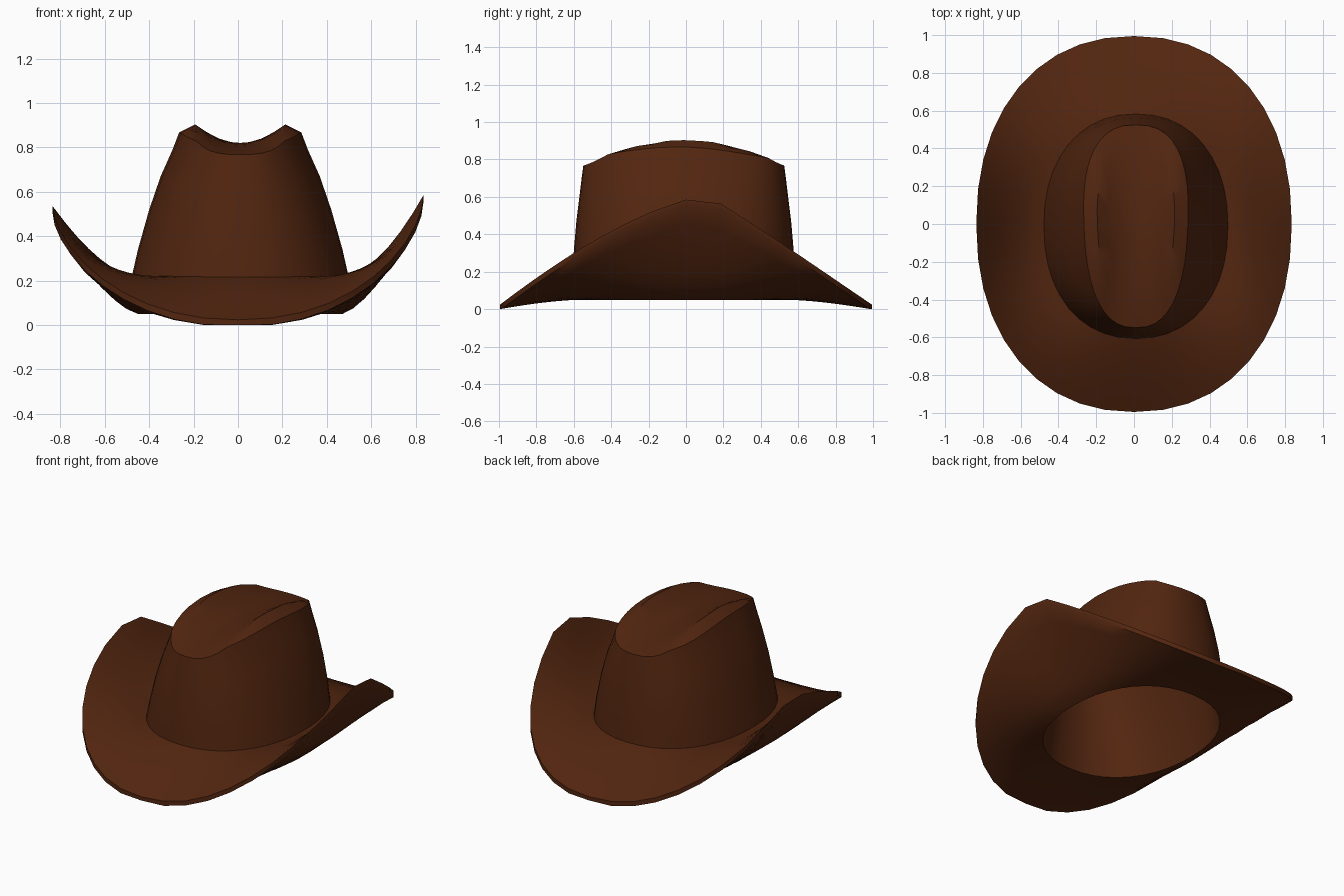
import bpy, bmesh, math

cube = bpy.data.objects.get("Cube")
if cube:
    bpy.data.objects.remove(cube, do_unlink=True)

SEG = 40
CROWN_X, CROWN_Y = 0.01, -0.012
BRIM_X, BRIM_Y = 0.835, 0.995

leather = bpy.data.materials.new("dark brown leather")
leather.use_nodes = True
COLOR = (0.085, 0.019, 0.005, 1)
leather.diffuse_color = COLOR
leather.node_tree.nodes["Principled BSDF"].inputs["Base Color"].default_value = COLOR


def oval(rx, ry, power=2.2, pinch=0.0):
    """Points of a squarish oval, narrowed toward the front by pinch."""
    pts = []
    for i in range(SEG):
        a = 2 * math.pi * i / SEG
        c, s = math.cos(a), math.sin(a)
        x = rx * math.copysign(abs(c) ** (2 / power), c)
        y = ry * math.copysign(abs(s) ** (2 / power), s)
        pts.append((x * (1 + pinch * y / ry), y))
    return pts


def loft(name, rings, tip=None, angle=40):
    """Skin a list of rings, optionally closing the last one to a tip."""
    bm = bmesh.new()
    loops = [[bm.verts.new(p) for p in ring] for ring in rings]
    for low, high in zip(loops, loops[1:]):
        for i in range(SEG):
            j = (i + 1) % SEG
            bm.faces.new((low[i], low[j], high[j], high[i]))
    if tip:
        v = bm.verts.new(tip)
        for i in range(SEG):
            bm.faces.new((loops[-1][i], loops[-1][(i + 1) % SEG], v))
    mesh = bpy.data.meshes.new(name)
    bm.to_mesh(mesh)
    bm.free()
    mesh.materials.append(leather)
    obj = bpy.data.objects.new(name, mesh)
    bpy.context.collection.objects.link(obj)
    bpy.ops.object.select_all(action="DESELECT")
    obj.select_set(True)
    bpy.context.view_layer.objects.active = obj
    bpy.ops.object.shade_smooth_by_angle(angle=math.radians(angle))
    return obj


def edge_height(x, y):
    """Rolled brim edge: high at the sides, low at front and back."""
    if y > 0.12:
        fall = ((y - 0.12) / 0.88) ** 1.05
    else:
        fall = ((0.12 - y) / 1.12) ** 1.5
    return 0.02 + 0.56 * (1 - fall) + 0.03 * x * (1 - abs(y))


def brim_ring(t, inner, under):
    rx = inner[0] + (BRIM_X - inner[0]) * t
    ry = inner[1] + (BRIM_Y - inner[1]) * t
    ring = []
    for (x, y), (ex, ey) in zip(oval(rx, ry), oval(BRIM_X, BRIM_Y)):
        ze = edge_height(ex, ey)
        if under:
            z = 0.05 + (max(ze - 0.03, 0.0) - 0.05) * t ** 1.5
        else:
            z = 0.22 + (ze - 0.22) * t ** (1.1 + ze)
        ring.append((x + CROWN_X * (1 - t), y + CROWN_Y * (1 - t), z))
    return ring


def top_height(x, y):
    """Crown top: two long ridges with a crease between them."""
    arch = max(0.0, 1 - (y / 0.55) ** 2)
    z = 0.765 + 0.14 * arch
    if abs(x) < 0.2:
        return z - 0.085 * arch * (1 - (x / 0.2) ** 2)
    return z - 0.5 * (abs(x) - 0.2)


def crown_rings(inset, base_z):
    """Walls rising from base_z to the rim, then the creased top."""
    rings = []
    profile = [(0.0, 0.49, 0.595), (0.2, 0.46, 0.587), (0.47, 0.41, 0.574),
               (0.7, 0.358, 0.558), (0.88, 0.305, 0.546), (1.0, 0.275, 0.537)]
    rim = oval(0.275, 0.537, 2.5, 0.08)
    for t, rx, ry in profile:
        pts = oval(rx - inset, ry - inset, 2.2 + 0.3 * t, 0.08 * t)
        rings.append([(x + CROWN_X, y + CROWN_Y,
                       base_z + (top_height(*r) - inset - base_z) * t)
                      for (x, y), r in zip(pts, rim)])
    for s in (0.87, 0.74, 0.55, 0.35, 0.15):
        pts = oval((0.275 - inset) * s, (0.537 - inset) * s, 2.5, 0.08)
        rings.append([(x + CROWN_X, y + CROWN_Y, top_height(x, y) - inset)
                      for x, y in pts])
    return rings


# Brim: underside out to the edge, then back over the top to the crown
steps = [i / 7 for i in range(8)]
loft("brim", [brim_ring(t, (0.46, 0.565), True) for t in steps]
     + [brim_ring(t, (0.48, 0.585), False) for t in reversed(steps)], angle=50)

# Crown with pinched, creased top
loft("crown", crown_rings(0.0, 0.21), (CROWN_X, CROWN_Y, top_height(0, 0)))

# Lining inside the crown, starting at the head opening
lining = loft("lining", crown_rings(0.03, 0.05),
              (CROWN_X, CROWN_Y, top_height(0, 0) - 0.03))
lining.data.flip_normals()
